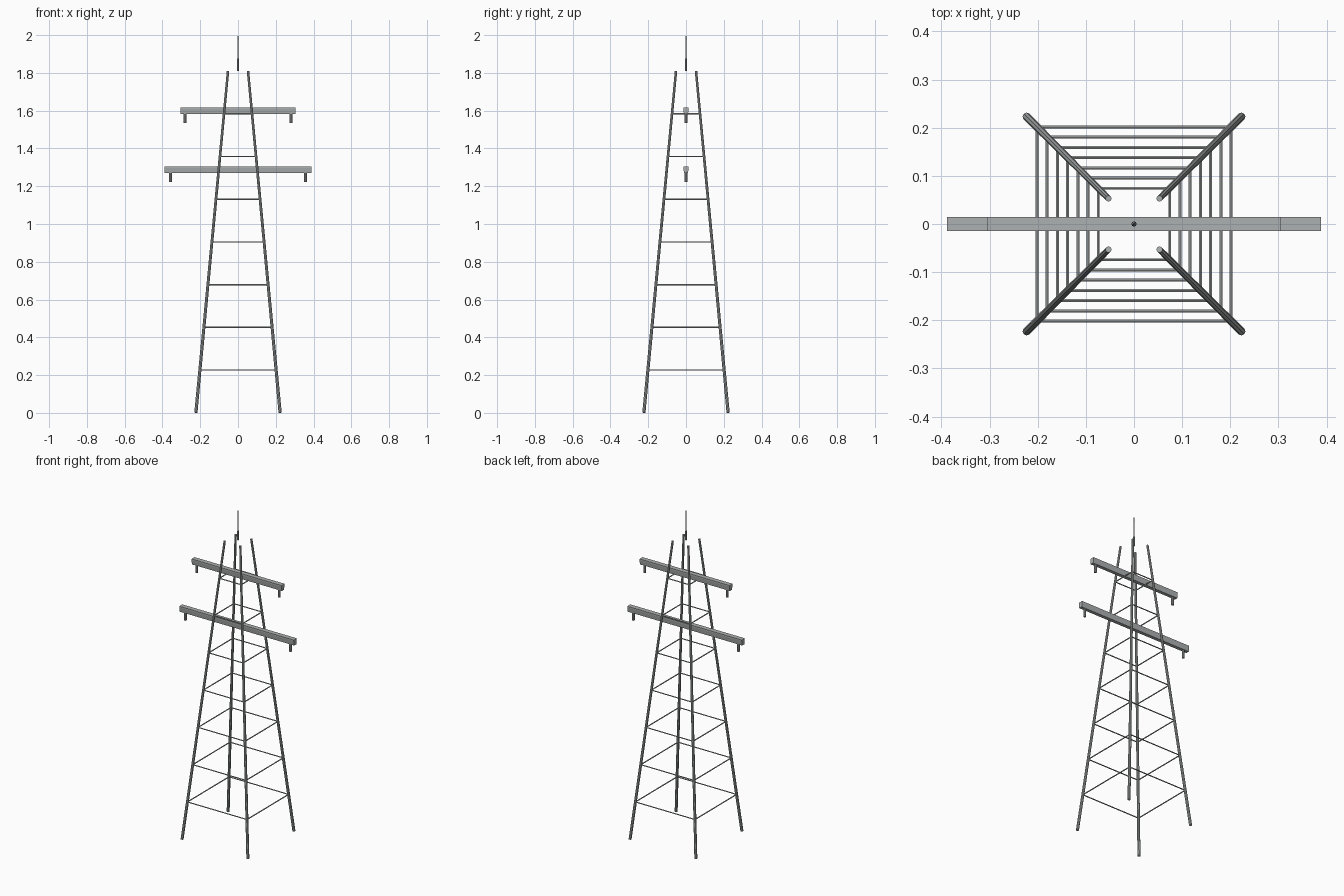
import bpy
import bmesh
from mathutils import Vector

cube = bpy.data.objects.get("Cube")
if cube:
    bpy.data.objects.remove(cube, do_unlink=True)


def make_material(name, colour):
    mat = bpy.data.materials.new(name)
    mat.use_nodes = True
    mat.diffuse_color = colour
    mat.node_tree.nodes["Principled BSDF"].inputs["Base Color"].default_value = colour
    return mat


steel = make_material("galvanised_grey", (0.42, 0.44, 0.44, 1))


def finish(name, bm):
    mesh = bpy.data.meshes.new(name)
    bm.to_mesh(mesh)
    bm.free()
    mesh.materials.append(steel)
    obj = bpy.data.objects.new(name, mesh)
    bpy.context.collection.objects.link(obj)
    return obj


def rod(name, start, end, r1, r2, sides=6):
    """Straight, optionally tapered, rod between two points."""
    start, end = Vector(start), Vector(end)
    axis = end - start
    bm = bmesh.new()
    bmesh.ops.create_cone(bm, cap_ends=True, segments=sides,
                          radius1=r1, radius2=r2, depth=axis.length)
    obj = finish(name, bm)
    obj.location = (start + end) / 2
    obj.rotation_euler = axis.to_track_quat("Z", "Y").to_euler()
    return obj


def cross_arm(name, half_length, bottom, top):
    """Beam along x whose sides narrow toward the bottom."""
    profile = [(-0.0145, top), (0.0145, top), (0.0145, top - 0.008),
               (0.0105, bottom), (-0.0105, bottom), (-0.0145, top - 0.008)]
    bm = bmesh.new()
    face = bm.faces.new([bm.verts.new((-half_length, y, z)) for y, z in profile])
    new = bmesh.ops.extrude_face_region(bm, geom=[face], use_keep_orig=True)["geom"]
    verts = [g for g in new if isinstance(g, bmesh.types.BMVert)]
    bmesh.ops.translate(bm, verts=verts, vec=(2 * half_length, 0, 0))
    bmesh.ops.recalc_face_normals(bm, faces=bm.faces)
    return finish(name, bm)


FOOT, HEAD = 0.223, 0.053
BASE_Z, HEAD_Z = 0.001, 1.809
corners = [(1, 1), (-1, 1), (-1, -1), (1, -1)]
corner_names = ["back_left", "back_right", "front_right", "front_left"]
side_names = ["back", "right", "front", "left"]

# Four leaning legs
for (sx, sy), label in zip(corners, corner_names):
    rod(label + "_leg", (sx * FOOT, sy * FOOT, BASE_Z),
        (sx * HEAD, sy * HEAD, HEAD_Z), 0.0085, 0.0065, 8)

# Square rings of horizontal braces
for level in range(1, 8):
    t = level / 8
    w = FOOT + (HEAD - FOOT) * t
    z = BASE_Z + (HEAD_Z - BASE_Z) * t
    for i, label in enumerate(side_names):
        a, b = corners[i], corners[(i + 1) % 4]
        rod(f"{label}_brace_{level}", (a[0] * w, a[1] * w, z),
            (b[0] * w, b[1] * w, z), 0.0035, 0.0035)

# Cross arms with a hanging insulator near each end
for label, half, bottom, top, hang_x in (("upper", 0.305, 1.582, 1.617, 0.28),
                                         ("lower", 0.388, 1.27, 1.305, 0.357)):
    cross_arm(label + "_cross_arm", half, bottom, top)
    for side, s in (("left", 1), ("right", -1)):
        rod(f"{label}_{side}_insulator", (s * hang_x, 0, bottom - 0.048),
            (s * hang_x, 0, bottom), 0.008, 0.008, 8)

# Tapered spike at the top
rod("lightning_spike", (0, 0, HEAD_Z), (0, 0, 2.0), 0.0055, 0.0012, 8)
